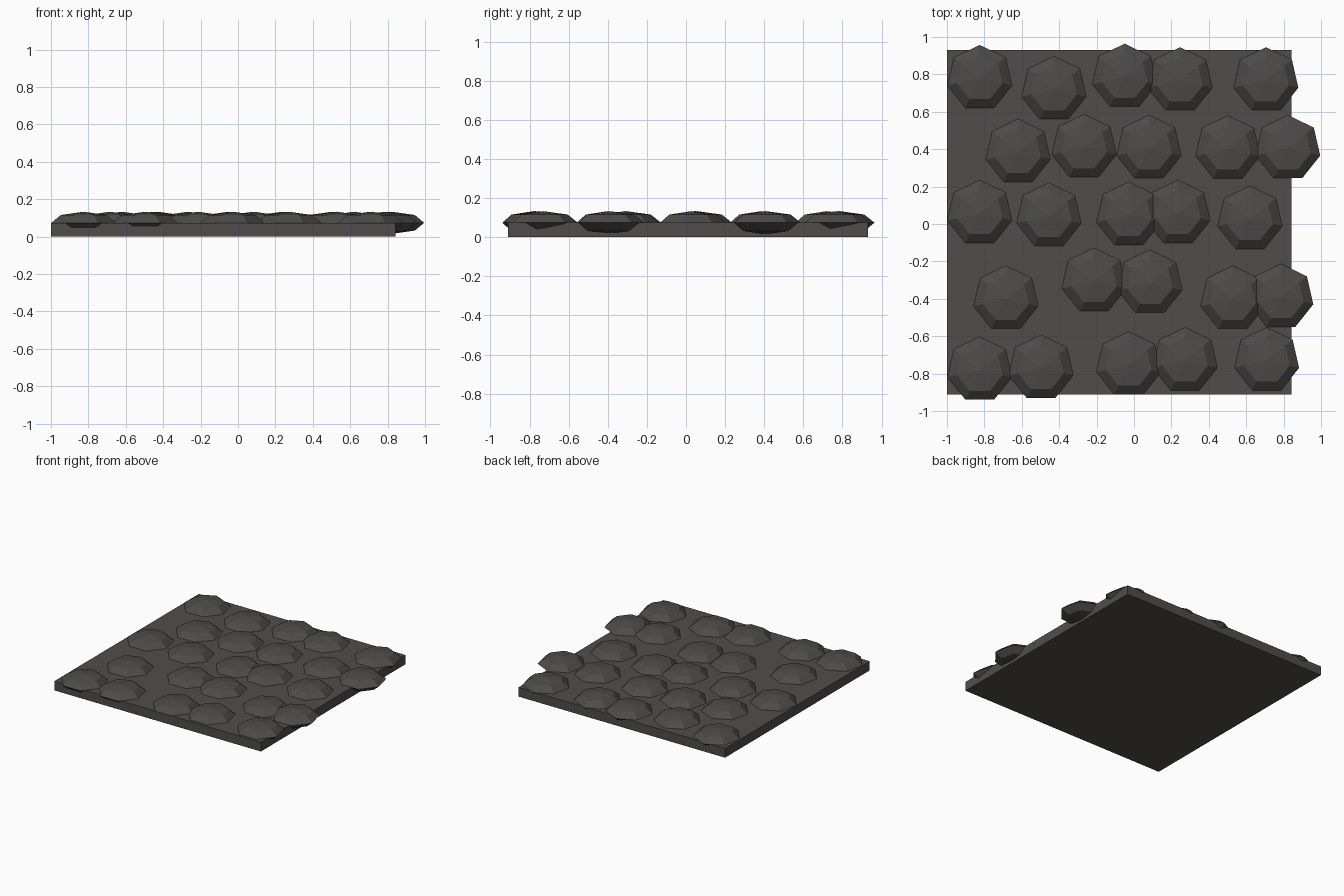
import bpy, math
from mathutils import Matrix
import bmesh

cube = bpy.data.objects.get("Cube")
if cube:
    bpy.data.objects.remove(cube, do_unlink=True)


def make_material(name, color):
    mat = bpy.data.materials.new(name)
    mat.use_nodes = True
    mat.diffuse_color = color
    mat.node_tree.nodes["Principled BSDF"].inputs["Base Color"].default_value = color
    return mat


def make_object(name, bm, mat):
    mesh = bpy.data.meshes.new(name)
    bm.to_mesh(mesh)
    bm.free()
    mesh.materials.append(mat)
    obj = bpy.data.objects.new(name, mesh)
    bpy.context.collection.objects.link(obj)
    return obj


slab_gray = make_material("warm dark gray", (0.082, 0.073, 0.071, 1))
stone_gray = make_material("stone gray", (0.076, 0.071, 0.068, 1))

SIZE, THICK = 1.842, 0.074
RADIUS, HALF_HEIGHT = 0.177, 0.059

# Square base slab
bm = bmesh.new()
bmesh.ops.create_cube(bm, size=1, matrix=Matrix.Translation((-0.079, 0.01, THICK / 2))
                      @ Matrix.Diagonal((SIZE, SIZE, THICK, 1)))
make_object("base_slab", bm, slab_gray)

# Flattened seven-sided cobbles, half sunk into the slab, in five loose rows
rows = [
    [(-0.825, 0.78), (-0.428, 0.72), (-0.05, 0.787), (0.246, 0.768), (0.706, 0.768)],
    [(-0.62, 0.385), (-0.267, 0.41), (0.08, 0.405), (0.502, 0.403), (0.823, 0.405)],
    [(-0.825, 0.058), (-0.455, 0.043), (-0.028, 0.048), (0.235, 0.058), (0.62, 0.027)],
    [(-0.685, -0.4), (-0.214, -0.305), (0.085, -0.315), (0.528, -0.4), (0.786, -0.39)],
    [(-0.825, -0.78), (-0.497, -0.77), (-0.028, -0.752), (0.273, -0.73), (0.71, -0.73)],
]
for r, row in enumerate(rows, 1):
    for c, (x, y) in enumerate(row, 1):
        bm = bmesh.new()
        bmesh.ops.create_uvsphere(
            bm, u_segments=7, v_segments=4, radius=1,
            matrix=Matrix.Translation((x, y, THICK))
            @ Matrix.Diagonal((RADIUS, RADIUS, HALF_HEIGHT, 1)))
        make_object(f"cobble_row{r}_{c}", bm, stone_gray)
